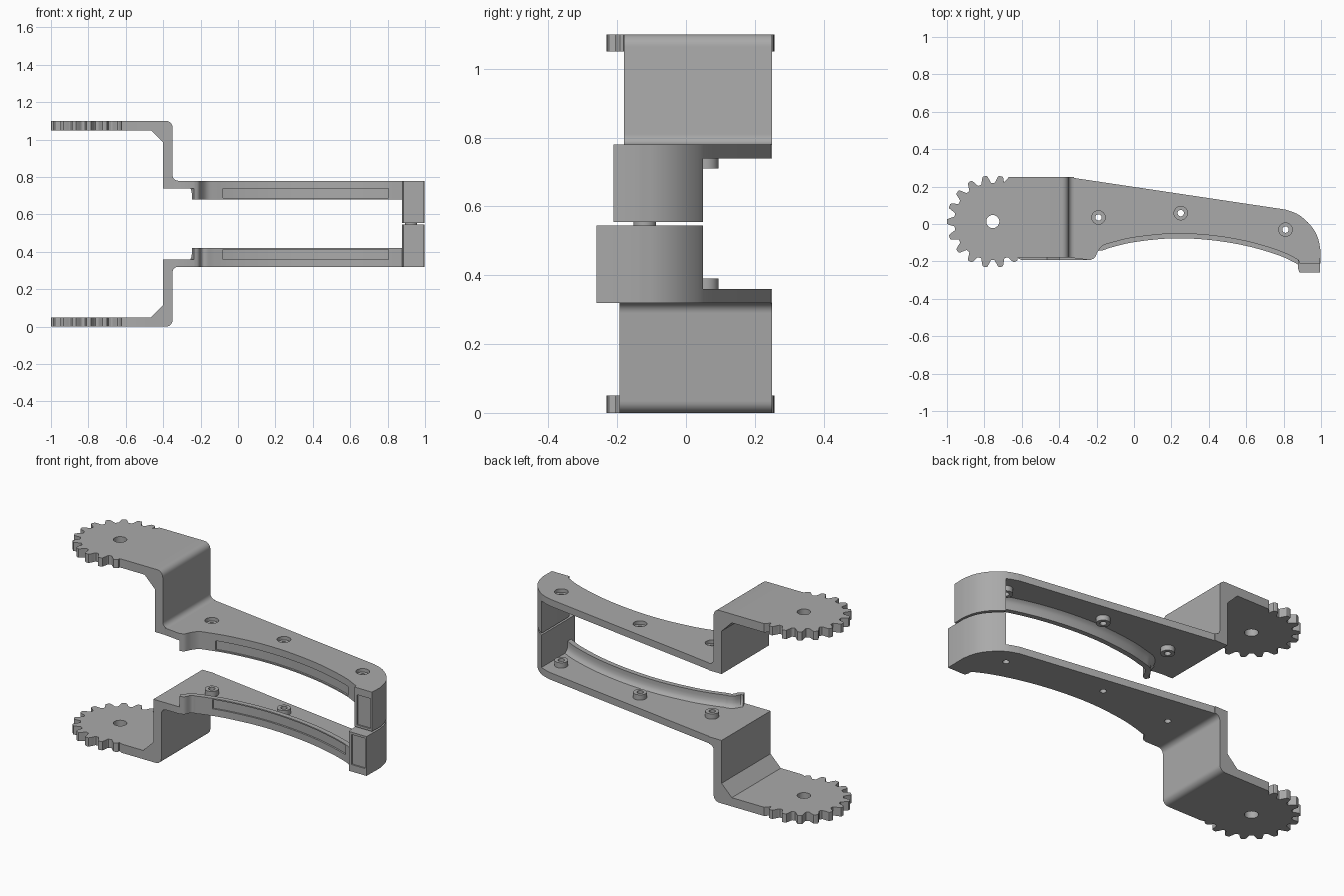
import bpy, bmesh, math
from mathutils import Vector

if "Cube" in bpy.data.objects:
    bpy.data.objects.remove(bpy.data.objects["Cube"])

grey = bpy.data.materials.new("plain grey")
grey.use_nodes = True
COLOUR = (0.4, 0.4, 0.4, 1)
grey.diffuse_color = COLOUR
grey.node_tree.nodes["Principled BSDF"].inputs["Base Color"].default_value = COLOUR


def finish(name, bm):
    bmesh.ops.recalc_face_normals(bm, faces=bm.faces)
    mesh = bpy.data.meshes.new(name)
    bm.to_mesh(mesh)
    bm.free()
    obj = bpy.data.objects.new(name, mesh)
    bpy.context.collection.objects.link(obj)
    mesh.materials.append(grey)
    return obj


def loft(name, rings):
    """Skin closed rings of equal length and cap both ends."""
    bm = bmesh.new()
    rows = [[bm.verts.new(p) for p in ring] for ring in rings]
    n = len(rows[0])
    for a, b in zip(rows, rows[1:]):
        for i in range(n):
            bm.faces.new((a[i], a[(i + 1) % n], b[(i + 1) % n], b[i]))
    bm.faces.new(rows[0])
    bm.faces.new(rows[-1])
    return finish(name, bm)


def slab(name, outline, z0, z1):
    return loft(name, [[(x, y, z) for x, y in outline] for z in (z0, z1)])


def circle(cx, cy, r, n=32):
    return [(cx + r * math.cos(2 * math.pi * i / n),
             cy + r * math.sin(2 * math.pi * i / n)) for i in range(n)]


def spline(points, steps=5):
    """Smooth curve through the points."""
    p = [Vector(q) for q in points]
    p = [2 * p[0] - p[1]] + p + [2 * p[-1] - p[-2]]
    out = []
    for a, b, c, d in zip(p, p[1:], p[2:], p[3:]):
        for k in range(steps):
            t = k / steps
            out.append(0.5 * (2 * b + (c - a) * t + (2 * a - 5 * b + 4 * c - d) * t ** 2
                              + (3 * b - a - 3 * c + d) * t ** 3))
    return [tuple(v) for v in out + [p[-2]]]


def cut(obj, cutters):
    for c in cutters:
        mod = obj.modifiers.new("cut", "BOOLEAN")
        mod.operation, mod.solver, mod.object = "DIFFERENCE", "EXACT", c
    bpy.context.view_layer.update()
    graph = bpy.context.evaluated_depsgraph_get()
    mesh = bpy.data.meshes.new_from_object(obj.evaluated_get(graph))
    obj.modifiers.clear()
    obj.data = mesh
    for c in cutters:
        bpy.data.objects.remove(c)


FRONT = [(-0.235, -0.193), (-0.21, -0.18), (-0.192, -0.145), (-0.165, -0.115),
         (-0.12, -0.1), (0, -0.072), (0.2, -0.052), (0.4, -0.06),
         (0.6, -0.092), (0.78, -0.145), (0.885, -0.195)]
BACK = [(0.81, 0.077), (0.87, 0.055), (0.92, 0.018), (0.96, -0.028),
        (0.985, -0.08), (0.997, -0.14)]
SCREWS = [(-0.19, 0.035), (0.25, 0.058), (0.81, -0.03)]
GEAR = (-0.755, 0.013)
MID = 0.55


def gear_outline(y_min):
    pts = []
    for i in range(0, 231):
        a = math.radians(74 + i)
        wave = max(-1, min(1, 1.5 * math.cos(18 * a - math.radians(1440))))
        r = 0.226 + 0.02 * wave
        pts.append((GEAR[0] + r * math.cos(a), GEAR[1] + r * math.sin(a)))
    return pts + [(-0.6, y_min), (-0.48, y_min), (-0.48, 0.25), (-0.67, 0.25)]


def finger(side, s, shift, y_min, tip):
    """One half; heights are measured outward from the middle plane."""
    def z(h):
        return MID + s * h

    parts = []

    # Toothed plate with a pivot hole
    gear = slab(side + "_gear_plate", gear_outline(y_min), z(0.5), z(0.55))
    cut(gear, [slab("pivot_cutter", circle(*GEAR, 0.035), z(0.4), z(0.6))])
    parts.append(gear)

    # Stepped bracket from gear down to arm
    turn = [(-0.385 + 0.035 * math.sin(k * math.pi / 12),
             0.515 + 0.035 * math.cos(k * math.pi / 12)) for k in range(7)]
    foot = [(-0.32 - 0.03 * math.cos(k * math.pi / 12),
             0.26 - 0.03 * math.sin(k * math.pi / 12)) for k in range(7)]
    profile = ([(-0.48, 0.55)] + turn + foot
               + [(-0.32, 0.19), (-0.4, 0.19), (-0.4, 0.435), (-0.465, 0.5), (-0.48, 0.5)])
    parts.append(loft(side + "_bracket",
                      [[(x, y, z(h)) for x, h in profile] for y in (y_min, 0.25)]))

    # Flat arm with screw holes
    front = spline([(x, y - (shift if x > -0.17 else 0)) for x, y in FRONT])
    back = spline(BACK)
    end = [(0.995, tip), (0.885, tip)]
    arm = slab(side + "_arm", [(-0.34, y_min)] + front + end[::-1] + back[::-1]
               + [(-0.34, 0.249)], z(0.19), z(0.23))
    holes = [slab("hole_cutter", circle(x, y, 0.017), z(0.1), z(0.3)) for x, y in SCREWS]
    if s > 0:
        holes += [slab("bore_cutter", circle(x, y, 0.036), z(0.21), z(0.3)) for x, y in SCREWS]
    cut(arm, holes)
    parts.append(arm)

    # Screw bosses under the arm
    for i, (x, y) in enumerate(SCREWS):
        boss = slab(f"{side}_boss_{i + 1}", circle(x, y, 0.036), z(0.16), z(0.192))
        cut(boss, [slab("hole_cutter", circle(x, y, 0.017), z(0.1), z(0.3))])
        parts.append(boss)

    # Curved front skirt with an inner fillet
    section = [(0, 0.13), (0, 0.229), (0.04, 0.229), (0.05, 0.19), (0.038, 0.181),
               (0.031, 0.168), (0.028, 0.15), (0.028, 0.13)]
    rings = []
    for i, p in enumerate(front):
        a, b = front[max(i - 1, 0)], front[min(i + 1, len(front) - 1)]
        d = Vector((b[0] - a[0], b[1] - a[1])).normalized()
        rings.append([(p[0] - d.y * o, p[1] + d.x * o, z(h)) for o, h in section])
    skirt = loft(side + "_skirt", rings)
    strip = [p for p in front if -0.09 < p[0] < 0.82]
    groove = ([(x, y - 0.03) for x, y in strip] + [(x, y + 0.01) for x, y in strip[::-1]])
    cut(skirt, [slab("groove_cutter", groove, z(0.137), z(0.207))])
    parts.append(skirt)

    # Fingertip block with a shallow front panel
    block = slab(side + "_tip_block", end[::-1] + [p for p in back if p[0] > 0.885][::-1]
                 + [(0.878, 0.05), (0.878, tip + 0.02)], z(0.005), z(0.229))
    panel = [(0.9, tip - 0.05), (0.985, tip - 0.05), (0.985, tip + 0.008), (0.9, tip + 0.008)]
    cut(block, [slab("panel_cutter", panel, z(0.018), z(0.215))])
    parts.append(block)
    return parts


objects = finger("upper", 1, 0, -0.18, -0.21) + finger("lower", -1, 0.025, -0.193, -0.26)

# Pin joining the two tips
objects.append(slab("tip_pin", circle(0.925, -0.12, 0.033), MID - 0.02, MID + 0.02))

bpy.ops.object.select_all(action="DESELECT")
for obj in objects:
    obj.select_set(True)
bpy.context.view_layer.objects.active = objects[0]
bpy.ops.object.shade_smooth_by_angle(angle=math.radians(32))
